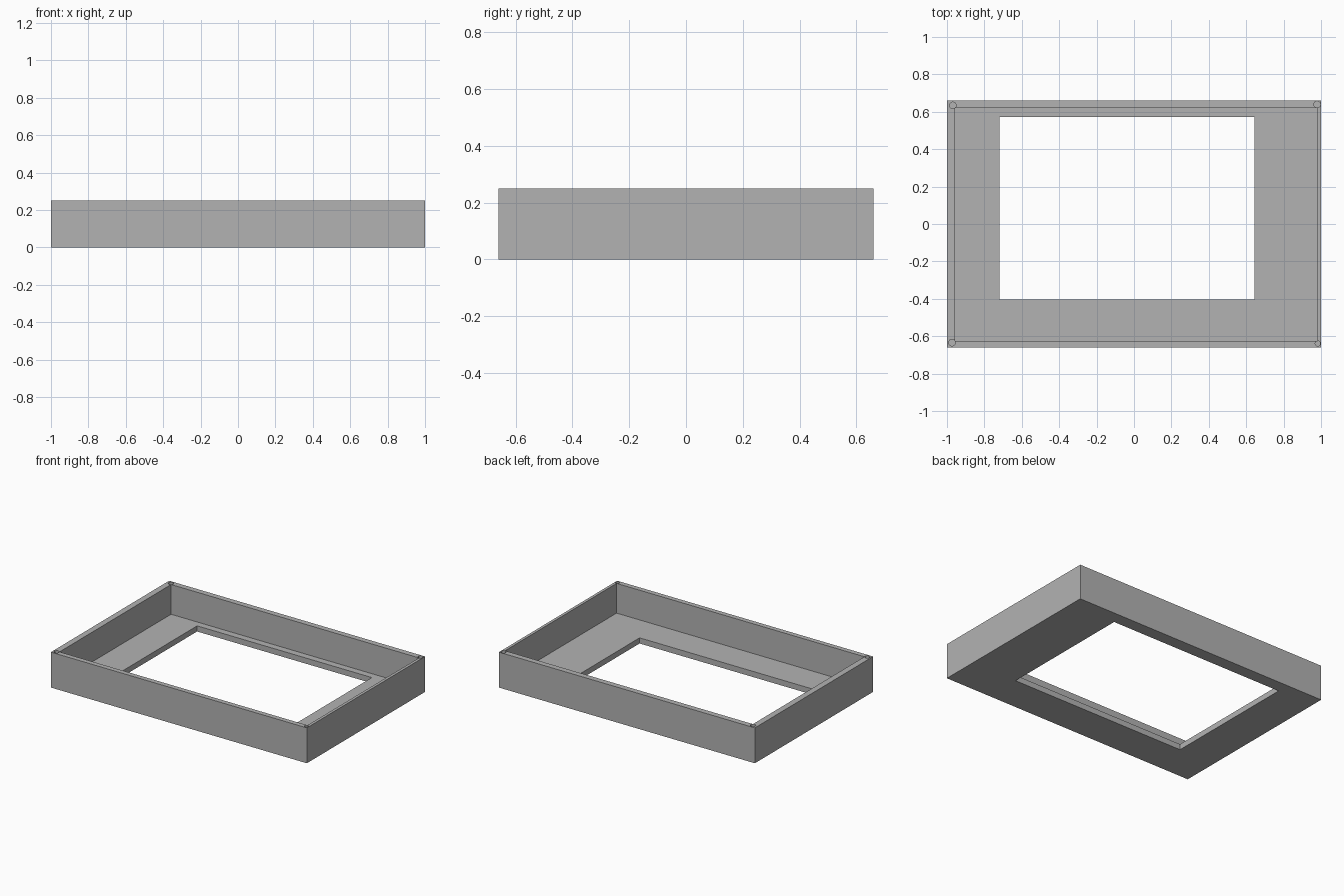
import bpy

cube = bpy.data.objects.get("Cube")
if cube:
    bpy.data.objects.remove(cube, do_unlink=True)

HEIGHT = 0.25
FLOOR = 0.04
HOLE_DEPTH = 0.1

grey = bpy.data.materials.new("plain grey")
grey.use_nodes = True
colour = (0.45, 0.45, 0.45, 1)
grey.diffuse_color = colour
grey.node_tree.nodes["Principled BSDF"].inputs["Base Color"].default_value = colour


def box(name, x0, x1, y0, y1, z0, z1):
    bpy.ops.mesh.primitive_cube_add(
        size=1, location=((x0 + x1) / 2, (y0 + y1) / 2, (z0 + z1) / 2))
    ob = bpy.context.object
    ob.name = name
    ob.scale = (x1 - x0, y1 - y0, z1 - z0)
    bpy.ops.object.transform_apply(location=True, rotation=False, scale=True)
    ob.data.materials.append(grey)
    return ob


def cut(target, cutter):
    cutter.hide_render = True
    mod = target.modifiers.new(cutter.name, 'BOOLEAN')
    mod.operation = 'DIFFERENCE'
    mod.solver = 'EXACT'
    mod.object = cutter
    bpy.context.view_layer.objects.active = target
    bpy.ops.object.modifier_apply(modifier=mod.name)
    bpy.data.objects.remove(cutter, do_unlink=True)


# Outer shell of the open tray
frame = box("bezel_frame", -1, 1, -0.66, 0.66, 0, HEIGHT)

# Recess with thin walls, then the off-centre window through the floor
cut(frame, box("recess_cutter", -0.957, 0.98, -0.625, 0.62, FLOOR, HEIGHT + 0.1))
cut(frame, box("window_cutter", -0.72, 0.645, -0.403, 0.572, -0.1, HEIGHT))

# Blind screw holes in the four corners of the rim
for x, y, r in ((-0.968, 0.634, 0.0175), (0.979, 0.639, 0.0175),
                (-0.973, -0.634, 0.0175), (0.982, -0.639, 0.0135)):
    bpy.ops.mesh.primitive_cylinder_add(
        vertices=32, radius=r, depth=2 * HOLE_DEPTH, location=(x, y, HEIGHT))
    hole = bpy.context.object
    hole.name = "screw_hole_cutter"
    hole.data.materials.append(grey)
    cut(frame, hole)

# Crisp edges, rounded hole walls
bpy.ops.object.select_all(action='DESELECT')
frame.select_set(True)
bpy.context.view_layer.objects.active = frame
bpy.ops.object.shade_smooth_by_angle()
